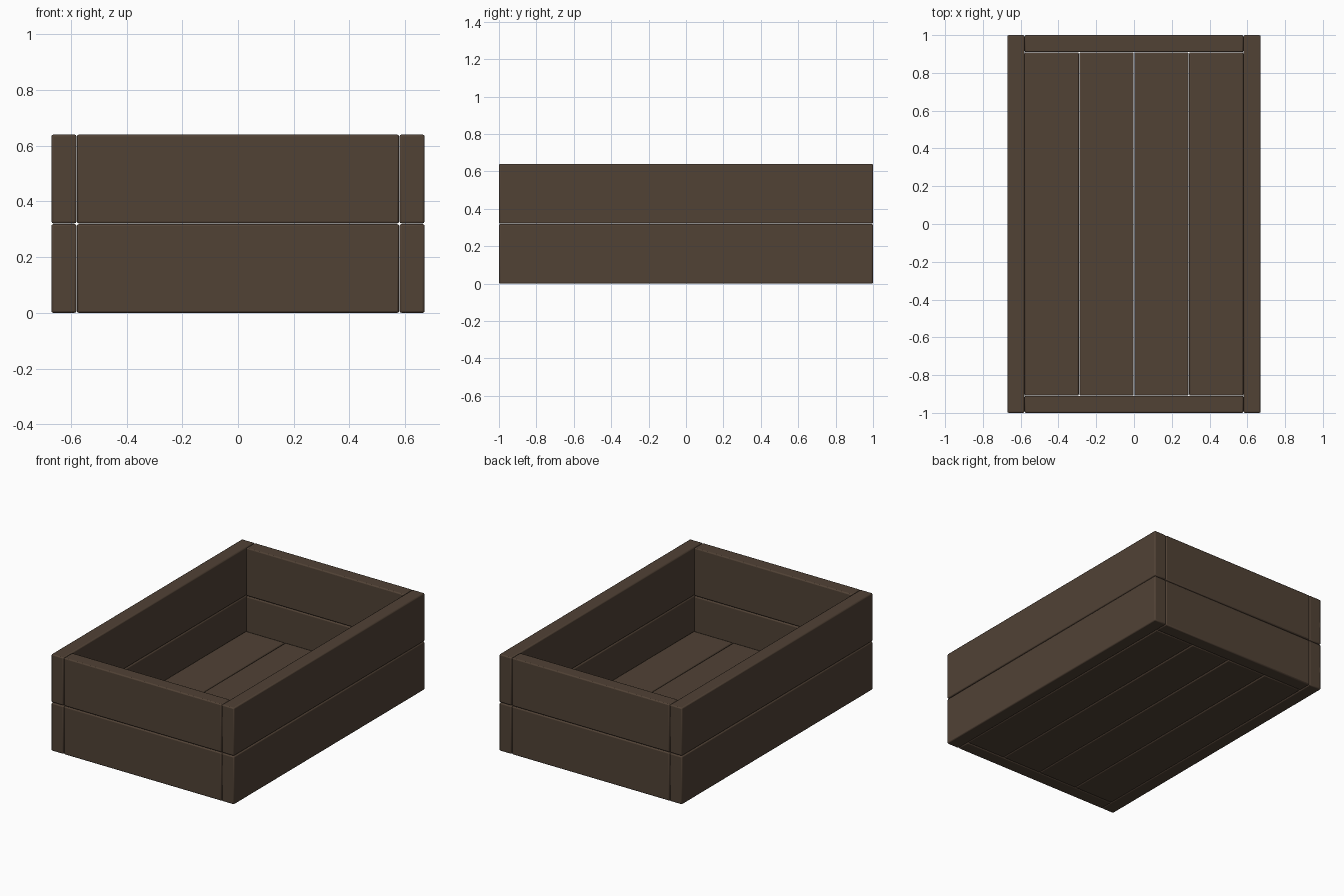
import bpy

if "Cube" in bpy.data.objects:
    bpy.data.objects.remove(bpy.data.objects["Cube"])

wood = bpy.data.materials.new("dark_brown_wood")
wood.diffuse_color = (0.082, 0.054, 0.036, 1)
wood.use_nodes = True
wood.node_tree.nodes["Principled BSDF"].inputs["Base Color"].default_value = wood.diffuse_color


def plank(name, lo, hi, bevel=0.007):
    """Box between two corners with softly chamfered edges."""
    bpy.ops.mesh.primitive_cube_add(size=1, location=[(a + b) / 2 for a, b in zip(lo, hi)])
    ob = bpy.context.object
    ob.name = name
    ob.scale = [b - a for a, b in zip(lo, hi)]
    bpy.ops.object.transform_apply(location=False, rotation=False, scale=True)
    ob.data.materials.append(wood)
    mod = ob.modifiers.new("Bevel", "BEVEL")
    mod.width = bevel
    mod.segments = 2
    bpy.ops.object.shade_smooth_by_angle(angle=0.6)
    return ob


W, L, H, T = 0.67, 1.0, 0.64, 0.09   # half width, half length, height, board thickness
G = 0.0015                           # half gap between boards
IN_X, IN_Y = W - T, L - T

# walls: two stacked boards on every side
for row, z0, z1 in (("lower", 0, H / 2 - G), ("upper", H / 2 + G, H)):
    for side, s in (("left", -1), ("right", 1)):
        x0, x1 = sorted((s * IN_X, s * W))
        plank(f"{side}_{row}_board", (x0, -L, z0), (x1, L, z1))
    for side, s in (("front", -1), ("back", 1)):
        y0, y1 = sorted((s * IN_Y, s * L))
        plank(f"{side}_{row}_board", (-IN_X + G, y0, z0), (IN_X - G, y1, z1))

# floor: four boards running lengthwise
step = IN_X / 2
for i in range(4):
    x0 = -IN_X + i * step
    plank(f"floor_board_{i + 1}", (x0 + G, -IN_Y + G, 0), (x0 + step - G, IN_Y - G, T))
